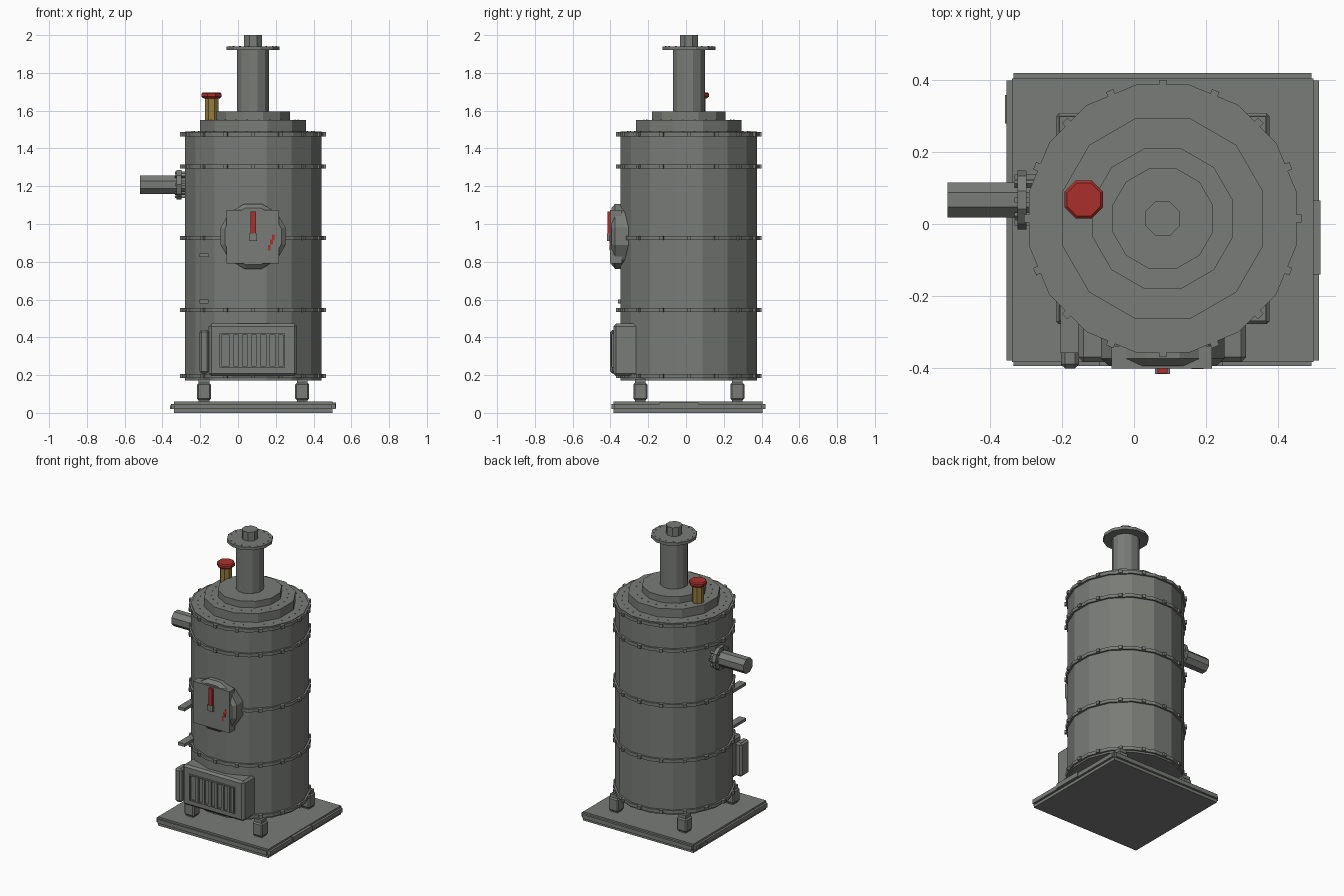
import bpy, bmesh, math
from mathutils import Matrix, Vector

cube = bpy.data.objects.get("Cube")
if cube:
    bpy.data.objects.remove(cube, do_unlink=True)

AX, AY = 0.08, 0.015   # axis of the boiler


def material(name, rgb):
    m = bpy.data.materials.new(name)
    m.diffuse_color = (*rgb, 1)
    m.use_nodes = True
    m.node_tree.nodes["Principled BSDF"].inputs["Base Color"].default_value = (*rgb, 1)
    return m


GREY = material("iron_grey", (0.19, 0.20, 0.185))
RED = material("red_paint", (0.40, 0.03, 0.025))
BRASS = material("brass", (0.30, 0.20, 0.045))


def finish(name, bm, mat):
    bmesh.ops.recalc_face_normals(bm, faces=bm.faces)
    mesh = bpy.data.meshes.new(name)
    bm.to_mesh(mesh)
    bm.free()
    mesh.materials.append(mat)
    ob = bpy.data.objects.new(name, mesh)
    bpy.context.collection.objects.link(ob)
    return ob


def add_box(bm, x, y, z, turn=None):
    """Box from (low, high) pairs, optionally turned by a matrix."""
    size = [b - a for a, b in (x, y, z)]
    mid = [(a + b) / 2 for a, b in (x, y, z)]
    m = Matrix.Translation(mid) @ Matrix.Diagonal((*size, 1))
    bmesh.ops.create_cube(bm, size=1, matrix=(turn @ m) if turn else m)


def box(name, x, y, z, mat=GREY, bevel=0.0):
    bm = bmesh.new()
    add_box(bm, x, y, z)
    ob = finish(name, bm, mat)
    if bevel:
        mod = ob.modifiers.new("bevel", "BEVEL")
        mod.width, mod.segments = bevel, 1
    return ob


def prism(name, profile, sides, at, axis="Z", mat=GREY):
    """Faceted turned part; profile is (flat radius, distance along axis)."""
    bm = bmesh.new()
    k = 1 / math.cos(math.pi / sides)
    rings = []
    for r, h in profile:
        ring = []
        for i in range(sides):
            a = (i + 0.5) * math.tau / sides
            ring.append(bm.verts.new((r * k * math.cos(a), r * k * math.sin(a), h)))
        rings.append(ring)
    for lo, hi in zip(rings, rings[1:]):
        for i in range(sides):
            j = (i + 1) % sides
            bm.faces.new((lo[i], lo[j], hi[j], hi[i]))
    bm.faces.new(rings[0][::-1])
    bm.faces.new(rings[-1])
    turn = {"Z": Matrix(), "X": Matrix.Rotation(-math.pi / 2, 4, "Y"),
            "Y": Matrix.Rotation(math.pi / 2, 4, "X")}[axis]   # X points to -x, Y to -y
    bm.transform(Matrix.Translation(at) @ turn)
    return finish(name, bm, mat)


# Base plate with a projecting lip on every side
box("base_plate", (-0.34, 0.5), (-0.385, 0.405), (0, 0.06))
box("base_lip_sides", (-0.355, 0.515), (-0.38, 0.40), (0.02, 0.048))
box("base_lip_ends", (-0.335, 0.495), (-0.395, 0.42), (0.02, 0.048))
box("base_tab_right", (-0.36, -0.33), (0.28, 0.36), (0.02, 0.04))
box("base_tab_left", (0.49, 0.52), (-0.14, 0.065), (0.022, 0.055))

# Legs
for sx, side in ((-1, "right"), (1, "left")):
    for sy, end in ((-1, "front"), (1, "back")):
        x, y = AX + sx * 0.26, AY + sy * 0.257
        box(f"{end}_{side}_leg", (x - 0.037, x + 0.037), (y - 0.037, y + 0.037),
            (0.068, 0.158), bevel=0.008)
        box(f"{end}_{side}_leg_core", (x - 0.028, x + 0.028), (y - 0.028, y + 0.028),
            (0.05, 0.18))

# Boiler shell, stepped lid and chimney
prism("boiler_shell", [(0.361, 0.172), (0.361, 1.49)], 16, (AX, AY, 0))
prism("lid_lower", [(0.28, 1.48), (0.28, 1.55)], 12, (AX, AY, 0))
prism("lid_upper", [(0.195, 1.54), (0.195, 1.595)], 12, (AX, AY, 0))
prism("chimney", [(0.085, 1.59), (0.085, 1.925)], 12, (AX, AY, 0))
prism("chimney_flange", [(0.14, 1.92), (0.14, 1.94)], 12, (AX, AY, 0))
prism("chimney_cap", [(0.048, 1.93), (0.048, 2.0)], 8, (AX, AY, 0))

# Bands with bolts at each facet
bolts = bmesh.new()
for n, z in enumerate((0.195, 0.545, 0.925, 1.305, 1.475)):
    prism(f"band_{n + 1}", [(0.373, z - 0.011), (0.373, z + 0.011)], 16, (AX, AY, 0))
    for i in range(16):
        turn = Matrix.Translation((AX, AY, z)) @ Matrix.Rotation(i * math.tau / 16, 4, "Z")
        add_box(bolts, (0.35, 0.386), (-0.011, 0.011), (-0.011, 0.011), turn)
finish("band_bolts", bolts, GREY)

# Rivets on the lid steps and the chimney flange
rivets = bmesh.new()
for r, z, count in ((0.325, 1.49, 32), (0.24, 1.55, 24), (0.125, 1.94, 16)):
    for i in range(count):
        turn = Matrix.Translation((AX, AY, z)) @ Matrix.Rotation((i + 0.5) * math.tau / count, 4, "Z")
        add_box(rivets, (r - 0.003, r + 0.003), (-0.003, 0.003), (-0.002, 0.003), turn)
finish("lid_rivets", rivets, GREY)

# Relief valve
prism("valve_stem", [(0.036, 1.54), (0.036, 1.675)], 8, (-0.14, 0.068, 0), mat=BRASS)
prism("valve_cap", [(0.042, 1.664), (0.053, 1.674), (0.053, 1.69), (0.046, 1.697)], 8,
      (-0.14, 0.068, 0), mat=RED)

# Side pipe
prism("side_pipe", [(0.049, 0.25), (0.049, 0.52)], 8, (0, 0.067, 1.208), "X")
prism("side_pipe_flange", [(0.078, 0.30), (0.078, 0.325)], 10, (0, 0.067, 1.208), "X")
pipe_bolts = bmesh.new()
for i in range(8):
    turn = Matrix.Translation((0, 0.067, 1.208)) @ Matrix.Rotation(i * math.tau / 8, 4, "X")
    add_box(pipe_bolts, (-0.333, -0.27), (0.057, 0.071), (-0.007, 0.007), turn)
finish("pipe_flange_bolts", pipe_bolts, GREY)

# Inspection hatch with lever and painted mark
prism("hatch_ring", [(0.172, 0.25), (0.172, 0.375), (0.15, 0.395)], 12, (AX, 0, 0.935), "Y")
box("hatch_plate", (-0.062, 0.217), (-0.402, -0.34), (0.79, 1.075))
box("lever_hub", (0.058, 0.1), (-0.418, -0.395), (0.91, 0.95))
box("lever", (0.066, 0.094), (-0.416, -0.402), (0.945, 1.066), RED)
mark = bmesh.new()
for x, z, w, h in ((0.187, 0.93, 0.014, 0.03), (0.177, 0.905, 0.016, 0.028),
                   (0.166, 0.875, 0.012, 0.03)):
    add_box(mark, (x - w / 2, x + w / 2), (-0.404, -0.4), (z - h / 2, z + h / 2))
finish("hatch_mark", mark, RED)

# Firebox with slatted door and side hinge
box("firebox", (-0.155, 0.312), (-0.385, -0.16), (0.195, 0.472), bevel=0.014)
frame = bmesh.new()
for x in ((-0.098, -0.088), (0.238, 0.248)):
    add_box(frame, x, (-0.395, -0.38), (0.24, 0.42))
for z in ((0.24, 0.248), (0.412, 0.42)):
    add_box(frame, (-0.098, 0.248), (-0.395, -0.38), z)
for i in range(6):
    x = -0.045 + i * 0.048
    add_box(frame, (x, x + 0.02), (-0.397, -0.38), (0.245, 0.415))
finish("firebox_grate", frame, GREY)
box("firebox_hinge", (-0.204, -0.153), (-0.402, -0.31), (0.208, 0.44), bevel=0.012)

# Ledges on the front right of the shell
for n, z in enumerate((0.59, 0.835)):
    box(f"ledge_{n + 1}", (-0.205, -0.155), (-0.36, -0.2), (z - 0.01, z + 0.01))
